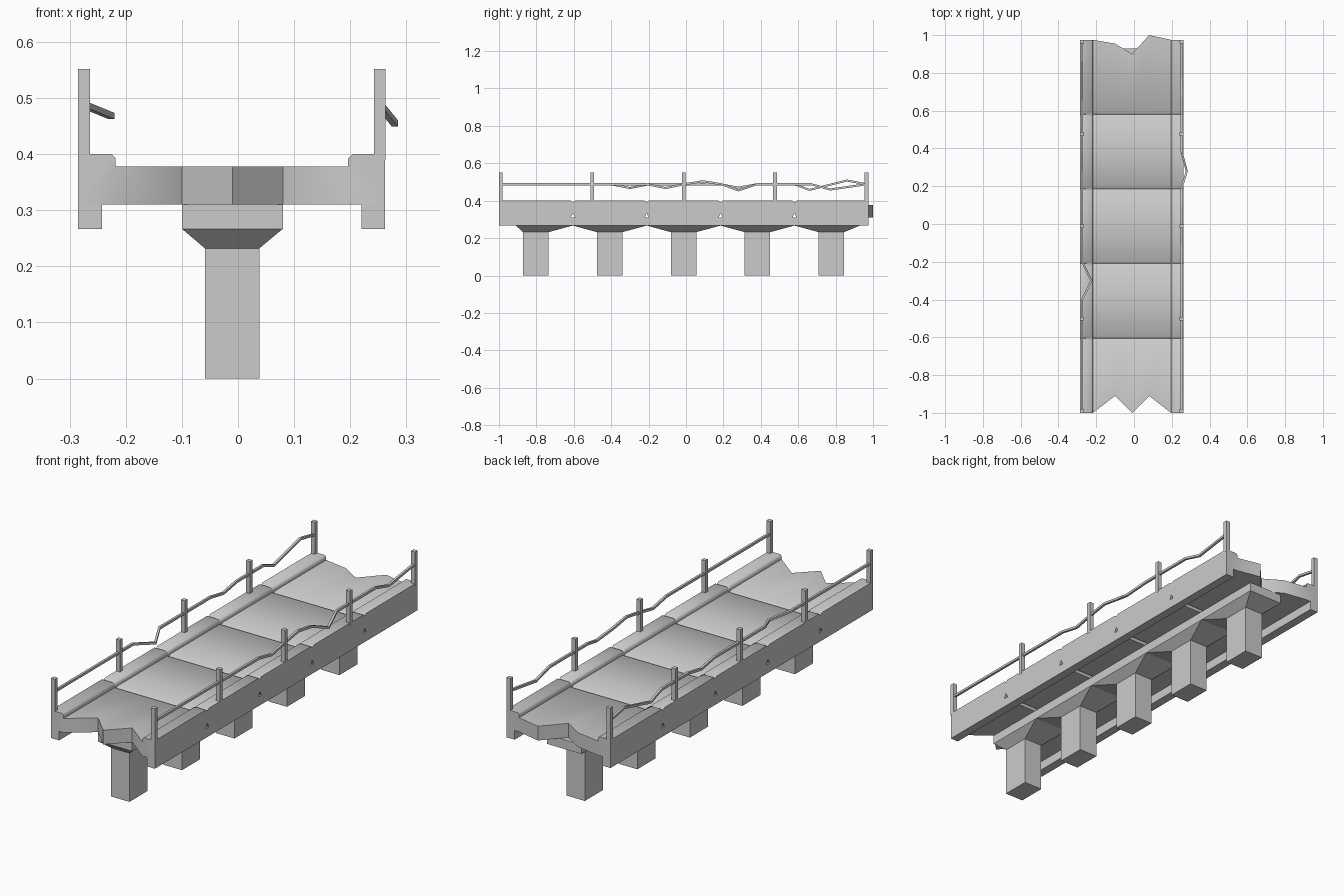
import bpy, bmesh

if "Cube" in bpy.data.objects:
    bpy.data.objects.remove(bpy.data.objects["Cube"])

def make(name, verts, faces):
    me = bpy.data.meshes.new(name)
    bm = bmesh.new()
    vs = [bm.verts.new(v) for v in verts]
    for f in faces:
        bm.faces.new([vs[i] for i in f])
    bmesh.ops.recalc_face_normals(bm, faces=bm.faces)
    bm.to_mesh(me)
    bm.free()
    ob = bpy.data.objects.new(name, me)
    bpy.context.collection.objects.link(ob)
    return ob

def loft(name, rings, caps):
    """Skin a list of equal rings; caps lists the faces closing each end."""
    n, last = len(rings[0]), (len(rings) - 1) * len(rings[0])
    faces = [(r * n + i, r * n + (i + 1) % n, (r + 1) * n + (i + 1) % n, (r + 1) * n + i)
             for r in range(len(rings) - 1) for i in range(n)]
    faces += [tuple(c) for c in caps] + [tuple(i + last for i in c) for c in caps]
    return make(name, [v for r in rings for v in r], faces)

def rect(x0, x1, y0, y1, z):
    return [(x0, y0, z), (x1, y0, z), (x1, y1, z), (x0, y1, z)]

def box(name, x0, x1, y0, y1, z0, z1):
    return loft(name, [rect(x0, x1, y0, y1, z0), rect(x0, x1, y0, y1, z1)], [range(4)])

# deck slab with raised curbs, V-grooved joints and broken ends
top = [(-.285, .40), (-.225, .40), (-.218, .392), (-.218, .378), (-.10, .378), (-.01, .378),
       (.08, .378), (.196, .378), (.196, .392), (.204, .40), (.262, .40)]
bottom = [(x, .31) for x in (.262, .196, .08, -.01, -.10, -.218, -.285)]
profile = top + bottom
front_break = {-.10: -.91, -.01: -1.0, .08: -.91}
back_break = {-.10: .955, -.01: .90, .08: 1.0}
joints = [-.605, -.21, .185, .58]

rings = [[(x, front_break.get(x, -1.0), z) for x, z in profile]]
for j in joints:
    rings.append([(x, j - .011, z) for x, z in profile])
    rings.append([(x, j, z + .024 if z == .31 else z - .009) for x, z in profile])
    rings.append([(x, j + .011, z) for x, z in profile])
rings.append([(x, back_break.get(x, .975), z) for x, z in profile])
caps = [(0, 1, 2, 3, 16, 17), (3, 4, 15, 16), (4, 5, 14, 15), (5, 6, 13, 14),
        (6, 7, 12, 13), (7, 8, 9, 10, 11, 12)]
deck = loft("deck", rings, caps)
bpy.context.view_layer.objects.active = deck
deck.select_set(True)
bpy.ops.object.shade_smooth_by_angle(angle=1.0)

# edge lips under the curbs
box("left_edge_lip", -.285, -.242, -1.0, .975, .267, .31)
box("right_edge_lip", .22, .262, -1.0, .975, .267, .31)

# central beam below the deck
box("center_beam", -.10, .08, -.91, .93, .267, .311)

# columns with flared heads that meet each other along the beam
for k in range(5):
    y = -.803 + .395 * k
    y0, y1 = max(y - .197, -.91), min(y + .197, .93)
    shaft = (-.059, .038, y - .068, y + .068)
    loft("column_%d" % (k + 1),
         [rect(*shaft, 0), rect(*shaft, .232), rect(-.10, .08, y0, y1, .267)], [range(4)])

# railing posts
for side, x in (("left", -.2745), ("right", .2525)):
    for k in range(5):
        y = -.99 + .4888 * k
        box("%s_post_%d" % (side, k + 1), x - .0103, x + .0103, y - .01, y + .01, .39, .552)

# bent handrails: (y, sideways offset, height)
def rail(name, x, path):
    r = .0055
    loft(name, [[(x + dx + a * r, y, z + b * r) for a, b in ((-1, -1), (1, -1), (1, 1), (-1, 1))]
                for y, dx, z in path], [range(4)])

h = .488
rail("left_handrail", -.2745,
     [(-.99, 0, h), (-.4, 0, h), (-.3, .049, .468), (-.2, 0, h), (.18, 0, h), (.28, 0, .470),
      (.38, 0, h), (.58, 0, h), (.66, 0, .458), (.86, 0, .508), (.965, 0, h)])
rail("right_handrail", .2525,
     [(-.99, 0, h), (-.21, 0, h), (-.11, 0, .468), (-.01, 0, h), (.09, 0, .504), (.19, 0, h),
      (.28, .027, .455), (.38, 0, h), (.67, 0, h), (.77, 0, .460), (.965, 0, h)])
